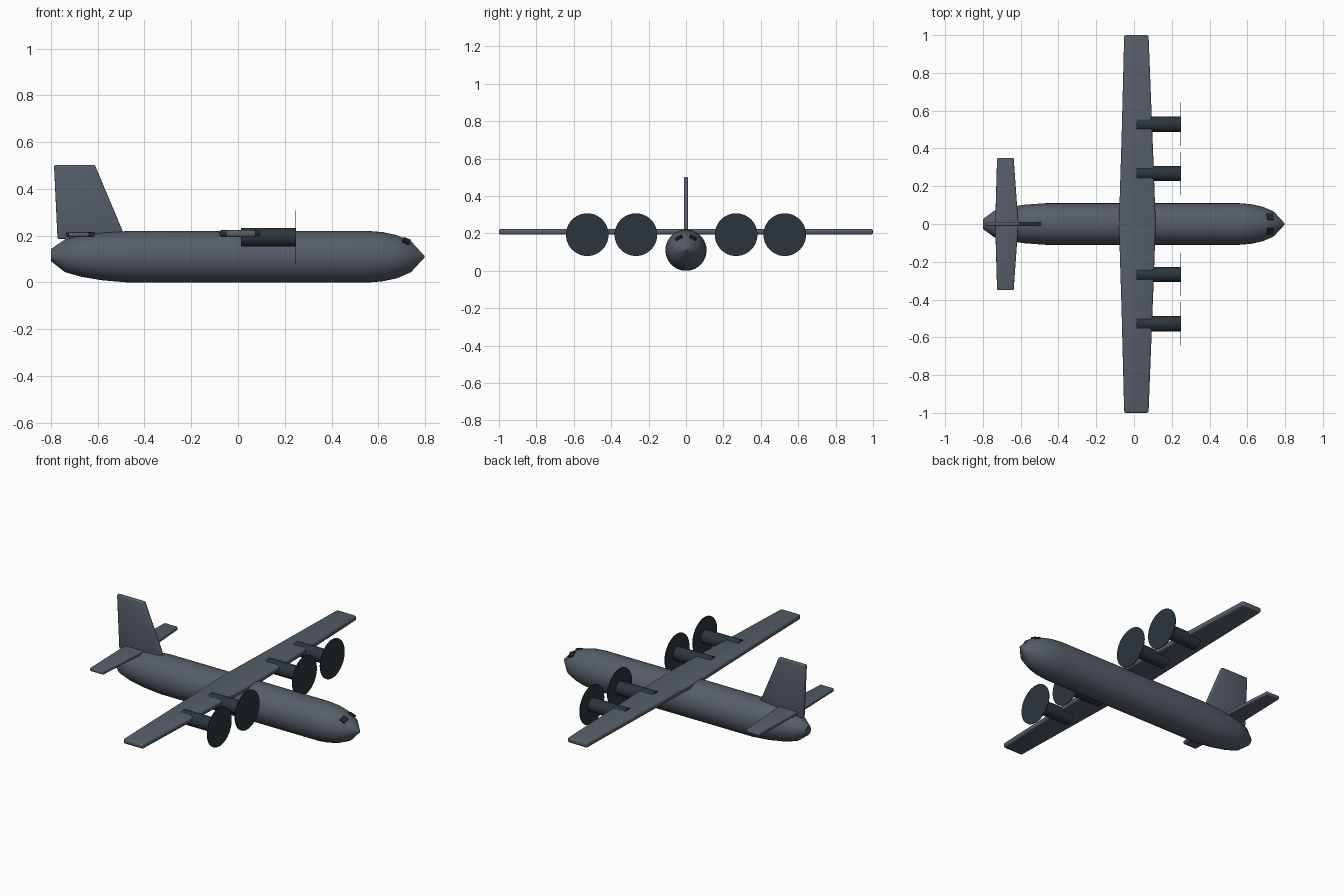
import bpy, bmesh
from math import sin, cos, pi, radians
from mathutils import Vector

if "Cube" in bpy.data.objects:
    bpy.data.objects.remove(bpy.data.objects["Cube"])


def material(name, rgb, rough=0.6):
    m = bpy.data.materials.new(name)
    m.use_nodes = True
    m.diffuse_color = (*rgb, 1)
    m.roughness = rough
    bsdf = m.node_tree.nodes["Principled BSDF"]
    bsdf.inputs["Base Color"].default_value = (*rgb, 1)
    bsdf.inputs["Roughness"].default_value = rough
    return m


GREY = material("slate grey", (0.093, 0.112, 0.142))
DARK = material("dark engine grey", (0.024, 0.036, 0.045))
GLASS = material("cockpit glass", (0.015, 0.020, 0.027))


def make(name, bm, mat, angle=35):
    bmesh.ops.recalc_face_normals(bm, faces=bm.faces)
    mesh = bpy.data.meshes.new(name)
    bm.to_mesh(mesh)
    bm.free()
    mesh.materials.append(mat)
    ob = bpy.data.objects.new(name, mesh)
    bpy.context.collection.objects.link(ob)
    bpy.ops.object.select_all(action="DESELECT")
    ob.select_set(True)
    bpy.context.view_layer.objects.active = ob
    bpy.ops.object.shade_smooth_by_angle(angle=radians(angle))
    return ob


def slab(name, outline, thickness, mat, offset, bevel):
    """Extrude a 3D outline symmetrically along an axis and round its rim."""
    bm = bmesh.new()
    half = Vector(offset) * thickness / 2
    base = bm.faces.new([bm.verts.new(Vector(p) - half) for p in outline])
    new = bmesh.ops.extrude_face_region(bm, geom=[base])["geom"]
    bmesh.ops.translate(bm, vec=half * 2,
                        verts=[v for v in new if isinstance(v, bmesh.types.BMVert)])
    bmesh.ops.recalc_face_normals(bm, faces=bm.faces)
    bmesh.ops.bevel(bm, geom=bm.edges[:], offset=bevel, segments=3,
                    profile=0.5, affect="EDGES", clamp_overlap=True)
    return make(name, bm, mat)


def lathe(name, rings, mat, y=0, sides=40, angle=35):
    """Skin circular rings (x, radius, centre z) along the x axis."""
    bm = bmesh.new()
    loops = [[bm.verts.new((x, y + r * cos(2 * pi * i / sides), z + r * sin(2 * pi * i / sides)))
              for i in range(sides)] for x, r, z in rings]
    for a, b in zip(loops, loops[1:]):
        for i in range(sides):
            j = (i + 1) % sides
            bm.faces.new((a[i], a[j], b[j], b[i]))
    bm.faces.new(loops[0])
    bm.faces.new(loops[-1])
    return make(name, bm, mat, angle)


# Fuselage, from tail cone to pointed nose
lathe("fuselage", [
    (-0.80, 0.026, 0.117), (-0.74, 0.070, 0.114), (-0.67, 0.089, 0.113),
    (-0.58, 0.102, 0.111), (-0.47, 0.110, 0.110), (0.56, 0.110, 0.110),
    (0.62, 0.105, 0.110), (0.68, 0.092, 0.110), (0.74, 0.066, 0.110),
    (0.797, 0.004, 0.110)], GREY)

# Main wing, straight across the top of the fuselage
half_wing = [(0.115, 0), (0.105, 0.28), (0.077, 1.0), (-0.052, 1.0), (-0.066, 0.45), (-0.08, 0)]
right_side = [(x, -y) for x, y in reversed(half_wing[1:-1])]
slab("main_wing", [(x, y, 0.209) for x, y in half_wing + right_side],
     0.03, GREY, (0, 0, 1), 0.010)

# Tailplane
half_tail = [(-0.612, 0), (-0.637, 0.35), (-0.725, 0.35), (-0.735, 0)]
tail_right = [(x, -y) for x, y in reversed(half_tail[1:-1])]
slab("tailplane", [(x, y, 0.205) for x, y in half_tail + tail_right],
     0.02, GREY, (0, 0, 1), 0.006)

# Swept tail fin
slab("tail_fin", [(-0.772, 0, 0.185), (-0.485, 0, 0.20), (-0.612, 0, 0.502), (-0.787, 0, 0.502)],
     0.022, GREY, (0, 1, 0), 0.006)

# Four engines with spinning propeller discs
ENGINE_Z = 0.193
for side, s in (("left", 1), ("right", -1)):
    for place, y in (("inner", 0.268), ("outer", 0.528)):
        lathe(f"{side}_{place}_nacelle",
              [(0.012, 0.04, ENGINE_Z), (0.246, 0.04, ENGINE_Z)], DARK, s * y, 32)
        lathe(f"{side}_{place}_propeller_disc",
              [(0.245, 0.114, ENGINE_Z), (0.249, 0.114, ENGINE_Z)], DARK, s * y, 48)

    # Cockpit window plate lying on the nose
    bm = bmesh.new()
    bmesh.ops.create_cube(bm, size=1)
    bmesh.ops.scale(bm, vec=(0.034, 0.036, 0.009), verts=bm.verts)
    window = make(f"{side}_cockpit_window", bm, GLASS)
    window.location = (0.72, s * 0.038, 0.177)
    window.rotation_euler = (radians(-28 * s), radians(22), 0)
